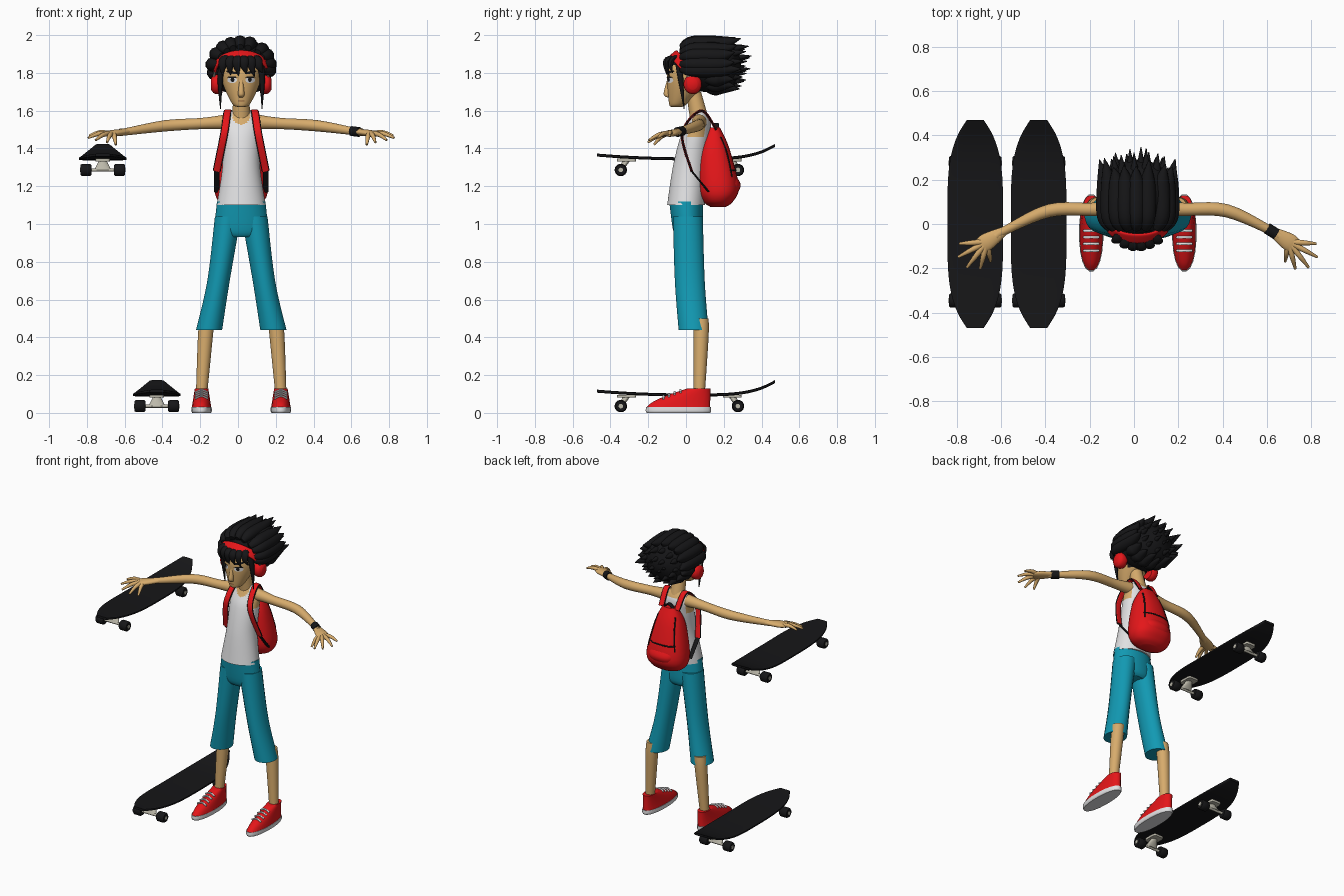
import bpy, bmesh, random
from math import sin, cos, pi, radians, copysign
from mathutils import Vector
from mathutils.bvhtree import BVHTree

random.seed(4)
if "Cube" in bpy.data.objects:
    bpy.data.objects.remove(bpy.data.objects["Cube"])

X, Y, Z = Vector((1, 0, 0)), Vector((0, 1, 0)), Vector((0, 0, 1))
FIGURE = X * .017           # the figure stands slightly off centre


def material(name, red, green, blue):
    mat = bpy.data.materials.new(name)
    mat.use_nodes = True
    mat.diffuse_color = (red, green, blue, 1)
    shader = mat.node_tree.nodes["Principled BSDF"]
    shader.inputs["Base Color"].default_value = mat.diffuse_color
    shader.inputs["Roughness"].default_value = .8
    return mat


SKIN = material("skin", .68, .41, .15)
BLACK = material("black", .008, .008, .009)
RED = material("red", .78, .008, .01)
TEAL = material("teal", .006, .32, .45)
WHITE = material("white", .75, .75, .76)
METAL = material("metal", .5, .48, .4)
MOUTH = material("mouth_brown", .3, .13, .05)


def finish(name, bm, materials, rule=None, at=FIGURE):
    """Turn a bmesh into a smooth object with sharp edges kept."""
    bmesh.ops.recalc_face_normals(bm, faces=bm.faces)
    if rule:
        for face in bm.faces:
            face.material_index = int(rule(face.calc_center_median()))
    mesh = bpy.data.meshes.new(name)
    bm.to_mesh(mesh)
    bm.free()
    for mat in materials:
        mesh.materials.append(mat)
    mesh.shade_smooth()
    mesh.set_sharp_from_angle(angle=radians(45))
    obj = bpy.data.objects.new(name, mesh)
    obj.location = at
    bpy.context.scene.collection.objects.link(obj)
    return obj


def bridge(bm, lower, upper):
    """Join two vertex loops with quads."""
    for j in range(len(lower)):
        bm.faces.new((lower[j - 1], lower[j], upper[j], upper[j - 1]))


def ring(z, wide, deep, y=0, x=0):
    return (x, y, z, wide, deep)


def knot(place, size, height=None):
    return (*place, size, height or size)


def spline(stations, steps):
    """Smoothly fill in steps between stations."""
    padded = [stations[0], *stations, stations[-1]]
    filled = []
    for before, start, end, after in zip(padded, padded[1:], padded[2:], padded[3:]):
        for j in range(steps):
            t = j / steps
            ease = t * t * (3 - 2 * t)
            leave, arrive = t * (1 - t) ** 2 / 2, t * t * (t - 1) / 2
            filled.append([b + (c - b) * ease + (c - a) * leave + (d - b) * arrive
                           for a, b, c, d in zip(before, start, end, after)])
    return filled + [stations[-1]]


def sweep(name, paths, *materials, sides=20, steps=5, axis=None, ref=Z, power=1,
          mirror=False, rule=None, at=FIGURE):
    """Skin elliptical rings along each path; a low power squares them off."""
    if mirror:
        paths = paths + [[(-x, *rest) for x, *rest in path] for path in paths]
    bm = bmesh.new()
    for path in paths:
        stations = spline(path, steps)
        centres = [Vector(s[:3]) for s in stations]
        loops = []
        for i, (centre, station) in enumerate(zip(centres, stations)):
            ahead = axis or centres[min(i + 1, len(centres) - 1)] - centres[max(i - 1, 0)]
            across = ref.cross(ahead).normalized()
            upward = ahead.normalized().cross(across)
            loop = []
            for j in range(sides):
                c, s = (copysign(abs(f) ** power, f) for f in
                        (cos(2 * pi * (j + .5) / sides), sin(2 * pi * (j + .5) / sides)))
                loop.append(bm.verts.new(centre + across * station[3] * c + upward * station[4] * s))
            loops.append(loop)
        for lower, upper in zip(loops, loops[1:]):
            bridge(bm, lower, upper)
        bm.faces.new(loops[0])
        bm.faces.new(loops[-1])
    return finish(name, bm, materials, rule, at)


def loft(name, rings, *materials, **options):
    """Stack of horizontal ellipses."""
    return sweep(name, [rings], *materials, axis=Z, ref=Y, **options)


def surface(obj):
    mesh = obj.data
    return BVHTree.FromPolygons([v.co for v in mesh.vertices], [p.vertices[:] for p in mesh.polygons])


# Trousers and shins
loft("trouser_hips", [ring(z=.93, y=.01, wide=.1, deep=.06), ring(z=.97, y=.01, wide=.14, deep=.08),
                      ring(z=1.12, wide=.13, deep=.09)], TEAL)
loft("trouser_legs", [ring(x=.17, y=.04, z=.44, wide=.07, deep=.08),
                      ring(x=.12, y=.02, z=.7, wide=.06, deep=.08),
                      ring(x=.07, y=.01, z=1.04, wide=.07, deep=.08)], TEAL, mirror=True)
loft("shins", [ring(x=.21, y=.07, z=.1, wide=.03, deep=.03),
               ring(x=.19, y=.08, z=.4, wide=.04, deep=.04),
               ring(x=.18, y=.08, z=.5, wide=.04, deep=.04)], SKIN, mirror=True)

# Shoes: the upper slopes back towards the ankle, with laces on the slope
FOOT = .21
loft("shoe_soles", [ring(x=FOOT, y=-.04, z=z, wide=wide, deep=wide + .12)
                    for z, wide in ((0, .05), (.01, .055), (.03, .054))], WHITE, power=.9, mirror=True)
loft("shoe_uppers", [ring(x=FOOT, y=.11 * t ** 1.5 - .04, z=.03 + .1 * t, wide=.052 - .016 * t,
                          deep=.17 - .11 * t ** 1.5) for t in (0, .25, .5, .75, 1)],
     RED, power=.9, mirror=True)
laces = []
for i in range(4):
    y = -.12 + i * .03
    top = .034 + .1 * ((y + .21) / .22) ** (2 / 3)
    laces.append([knot((FOOT + side * .034, y, top - .014 * abs(side)), .006) for side in (-1, 0, 1)])
sweep("shoe_laces", laces, WHITE, ref=Y, sides=8, mirror=True)


# Torso with tank top
def bare_skin(c):
    x = abs(c.x)
    neckline = 1.525 + 14 * x * x if c.y < .06 else 1.56
    return (c.z > neckline and x < .045) or (c.z > 1.46 and x > .086)


loft("torso", [ring(z=1.1, wide=.13, deep=.1), ring(z=1.3, y=.02, wide=.1, deep=.09),
               ring(z=1.46, y=.05, wide=.1, deep=.08), ring(z=1.54, y=.07, wide=.1, deep=.06),
               ring(z=1.6, y=.07, wide=.05, deep=.03)],
     WHITE, SKIN, sides=48, steps=12, rule=bare_skin)
loft("neck", [ring(z=1.56, y=.07, wide=.05, deep=.05), ring(z=1.7, y=.04, wide=.04, deep=.04)], SKIN)

# Arms, with fingers fanned around the palm
shoulder, elbow = Vector((.08, .07, 1.54)), Vector((.4, .06, 1.52))
wrist, palm = Vector((.6, -.03, 1.49)), Vector((.68, -.08, 1.48))
along = (palm - wrist).normalized()
sweep("arms", [[knot(shoulder, .04), knot(shoulder.lerp(elbow, .4), .03), knot(elbow, .03),
                knot(wrist, .02), knot(wrist.lerp(palm, .5), .02)]], SKIN, mirror=True)
sweep("palms", [[knot(wrist, .02, .015), knot(palm, .04, .018), knot(palm + along * .05, .03, .01)]],
      SKIN, mirror=True)
fingers = []
for i in range(5):
    angle = radians(24 * i - 100)
    heading = X * cos(angle) + Y * sin(angle)
    root = palm + heading * .02
    tip = palm + heading * (.09 + .06 * sin(pi * i / 5)) - Z * (.06 - .012 * i)
    fingers.append([knot(root, .014), knot(root.lerp(tip, .5) + Z * .01, .012), knot(tip, .006)])
sweep("fingers", fingers, SKIN, sides=10, mirror=True)
sweep("left_wristband", [[knot(wrist + along * d, .026) for d in (-.02, .03)]], BLACK)

# Head and nose
head = loft("head", [ring(z=1.62, y=-.05, wide=.02, deep=.03), ring(z=1.64, y=-.04, wide=.05, deep=.05),
                     ring(z=1.75, y=.01, wide=.1, deep=.11), ring(z=1.83, y=.02, wide=.1, deep=.11),
                     ring(z=1.94, y=.04, wide=.05, deep=.05)], SKIN, BLACK, sides=40, steps=8,
            rule=lambda c: c.z > 1.85 or (c.y > .04 and c.z > 1.7))
loft("nose", [ring(z=1.67, y=-.09, wide=.01, deep=.01), ring(z=1.69, y=-.1, wide=.017, deep=.019),
              ring(z=1.77, y=-.09, wide=.008, deep=.008)], SKIN)
face_surface = surface(head)


def face_patch(name, x, z, wide, high, mat, lift, tilt=0):
    """Thin oval plate that hugs the face."""
    bm = bmesh.new()
    loops = []
    for scale in (.05, .5, 1):
        loop = []
        for j in range(20):
            p, q = scale * wide * cos(pi * j / 10), scale * high * sin(pi * j / 10)
            spot = Vector((x + p * cos(tilt) - q * sin(tilt), -1, z + p * sin(tilt) + q * cos(tilt)))
            loop.append(bm.verts.new(face_surface.ray_cast(spot, Y)[0] - Y * lift))
        loops.append(loop)
    bm.faces.new(loops[0])
    for inner, outer in zip(loops, loops[1:]):
        bridge(bm, inner, outer)
    plate = finish(name, bm, [mat])
    if plate.data.polygons[0].normal.y > 0:
        plate.data.flip_normals()


for s, side in ((1, "left"), (-1, "right")):
    face_patch(side + "_eye", s * .048, 1.762, .026, .016, WHITE, lift=.002)
    face_patch(side + "_iris", s * .046, 1.764, .01, .012, BLACK, lift=.004)
    face_patch(side + "_eyelid", s * .048, 1.777, .028, .004, BLACK, lift=.005)
    face_patch(side + "_eyebrow", s * .05, 1.803, .032, .007, BLACK, lift=.005, tilt=s * .2)
face_patch("mouth", 0, 1.651, .019, .003, MOUTH, lift=.002)

# Hair: core, wind-swept tufts, fringe and side locks
crown = Z * 1.84
sweep("hair_core", [[knot(crown + Y * y, wide, wide * .9) for y, wide in
                     ((0, .11), (.06, .15), (.15, .16), (.24, .13), (.29, .04))]], BLACK, axis=Y)
tufts = []
for scale, count, reach in ((1, 17, .28), (.7, 12, .32), (.3, 6, .34)):
    for i in range(count):
        angle = 2 * pi * (i + .25) / count + random.uniform(-.08, .08)
        out = (X * .15 * cos(angle) + Z * .12 * sin(angle)) * scale
        start = -.025 if scale == 1 and sin(angle) > -.25 else .08
        tip = Y * (reach + random.uniform(-.03, .02)) + Z * .01
        tufts.append([knot(crown + out * .8 + Y * start, .018), knot(crown + out + Y * (start + .06), .036),
                      knot(crown + out + Y * .18, .036), knot(crown + out * 1.15 + tip, .002)])
sweep("hair_tufts", tufts, BLACK, sides=10)
fringe = []
for i in range(6):
    x = i * .035 - .09
    curve = 4 * x * x
    fringe.append([knot((x * .75, -.035, 1.885), .016, .022), knot((x, curve - .1, 1.87), .016, .026),
                   knot((x * 1.1, curve - .11, 1.835), .011, .02),
                   knot((x * 1.2 + .01, curve - .1, random.uniform(1.78, 1.81)), .002)])
sweep("hair_fringe", fringe, BLACK, sides=10, ref=X)
sweep("hair_side_locks", [[knot((.09, -.04, 1.87), .02), knot((.11, -.03, 1.78), .016),
                           knot((.11, -.01, 1.61), .002)]], BLACK, sides=10, ref=X, mirror=True)

# Headphones: the band is half an ellipse tilted forward
rise = Vector((0, -.07, .08))
facing = rise.cross(X).normalized()
band_base = Vector((0, .005, 1.82))
sweep("headphone_band", [[knot(band_base + X * .138 * cos(pi * i / 8) + rise * sin(pi * i / 8), .008, .026)
                          for i in range(9)]], RED, ref=facing, power=.5)
cup = Vector((.1, .035, 1.74))
sweep("headphone_arms", [[knot(band_base + X * .136 + rise * .2, .006, .015), knot(cup + X * .046 + Z * .02, .006, .015)]],
      METAL, ref=facing, mirror=True)
sweep("headphone_cups", [[knot(cup + X * d, size, size * 1.1) for d, size in
                          ((0, .042), (.02, .048), (.045, .044), (.06, .026))]], RED, axis=X, mirror=True)

# Backpack
bag = loft("backpack", [ring(z=1.09, y=.17, wide=.06, deep=.04), ring(z=1.12, y=.17, wide=.12, deep=.08),
                        ring(z=1.2, y=.17, wide=.14, deep=.11), ring(z=1.4, y=.15, wide=.1, deep=.08),
                        ring(z=1.51, y=.15, wide=.05, deep=.03)], RED, sides=32, power=.85)
loft("backpack_pocket", [ring(z=1.12, y=.21, wide=.07, deep=.03), ring(z=1.2, y=.22, wide=.1, deep=.07),
                         ring(z=1.26, y=.21, wide=.09, deep=.05)], RED, sides=32, power=.85)
bag_surface = surface(bag)


def on_bag(x, z):
    return knot(bag_surface.ray_cast(Vector((x, 1, z)), -Y)[0], .005)


sweep("backpack_piping", [[on_bag(.1 - i * .012, 1.25 + i * .07) for i in range(4)],
                          [on_bag(i * .05, 1.285) for i in range(3)]],
      BLACK, sides=6, ref=X + Z, mirror=True)
sweep("backpack_handle", [[knot((side * .04, .16, 1.53 - .03 * abs(side)), .006, .014) for side in (-1, 0, 1)]],
      BLACK, ref=Y)
hip_end = Vector((.13, .03, 1.28))
route = [(.06, .16, 1.5), (.07, .08, 1.6), (.09, -.02, 1.48), hip_end]
for name, mat, thick, wide in (("strap_edges", BLACK, .004, .021), ("straps", RED, .007, .017)):
    sweep(name, [[knot(place, thick, wide) for place in route]], mat, steps=8, ref=X, power=.5, mirror=True)
sweep("strap_webbing", [[knot(hip_end, .005, .015), knot((.13, .12, 1.17), .005, .015)]],
      BLACK, ref=X, mirror=True)


# Skateboards: the deck narrows and kicks up towards its ends
def deck_station(t):
    kick = .07 * t ** 4 if t > 0 else .02 * t * t
    return knot((0, t * .47, .095 + kick), .126 * (1 - .7 * t ** 4), .008)


for label, at in (("lower", X * -.43), ("upper", X * -.716 + Z * 1.25)):
    sweep(label + "_deck", [[deck_station(i / 8) for i in range(-8, 9)]], BLACK, axis=Y, power=.3, at=at)
    plates, hangers, axles, wheels, hubs = [], [], [], [], []
    for y in (-.345, .275):
        axle = Vector((0, y, .036))
        inward = Y * copysign(.03, -y)
        plates.append([knot(axle + inward + Z * d, .038, .05) for d in (.045, .06)])
        hangers.append([knot(axle, .045, .014), knot(axle + inward + Z * .05, .02)])
        axles.append([knot(axle + X * d, .009) for d in (-.115, .115)])
        wheels.append([knot(axle + X * d, size) for d, size in
                       ((.06, .026), (.068, .033), (.11, .033), (.118, .027))])
        hubs.append([knot(axle + X * d, .012) for d in (.115, .12)])
    sweep(label + "_truck_plates", plates, METAL, steps=1, axis=Z, ref=Y, power=.3, at=at)
    sweep(label + "_truck_hangers", hangers, METAL, axis=Z, ref=Y, at=at)
    sweep(label + "_axles", axles, METAL, steps=1, at=at)
    sweep(label + "_wheels", wheels, BLACK, steps=1, axis=X, mirror=True, at=at)
    sweep(label + "_wheel_hubs", hubs, METAL, steps=1, axis=X, mirror=True, at=at)
